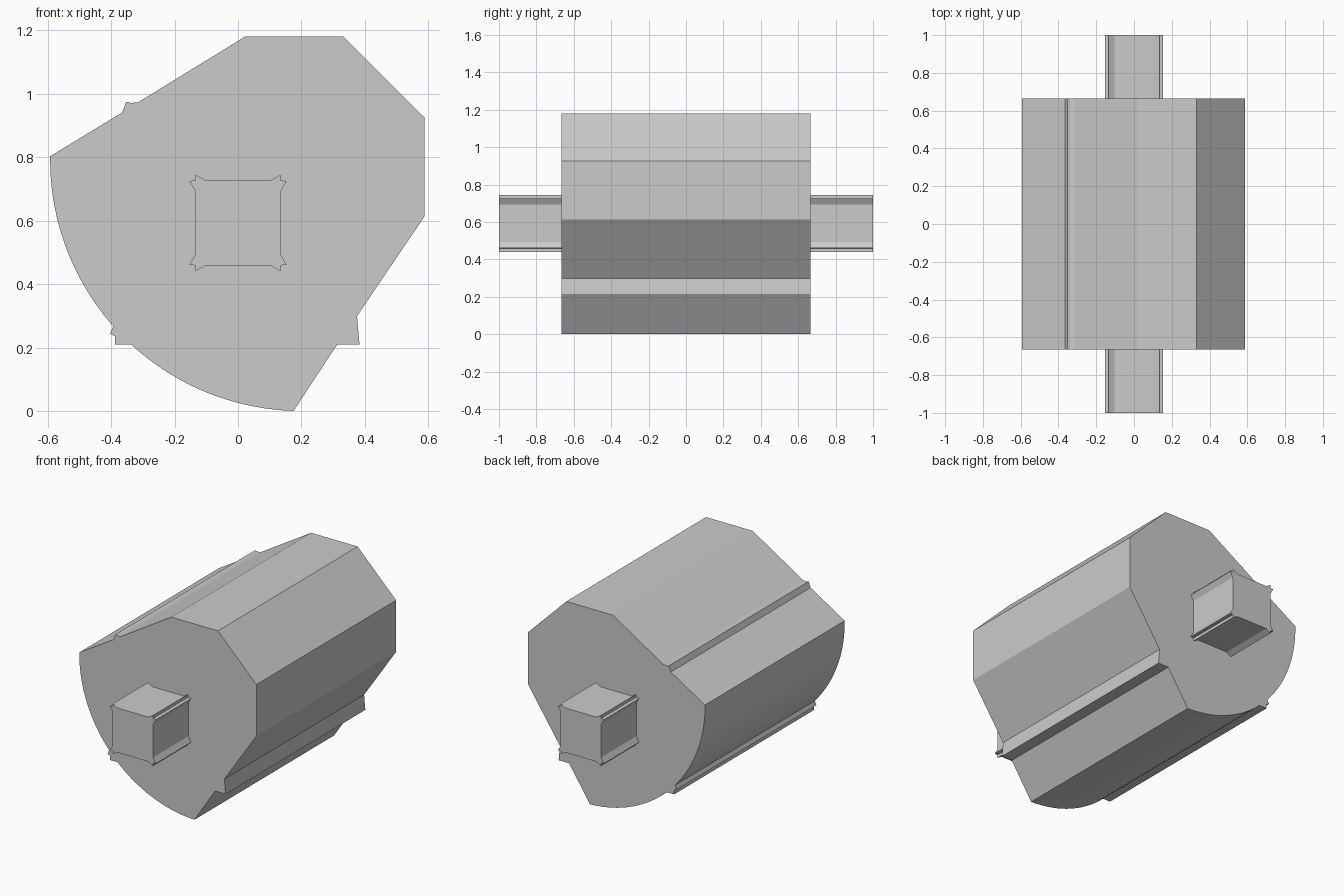
import bpy, bmesh, math

if "Cube" in bpy.data.objects:
    bpy.data.objects.remove(bpy.data.objects["Cube"])


def extrude_profile(name, profile, half_length):
    """Prism along y from an (x, z) outline."""
    bm = bmesh.new()
    face = bm.faces.new([bm.verts.new((x, -half_length, z)) for x, z in profile])
    res = bmesh.ops.extrude_face_region(bm, geom=[face], use_keep_orig=True)
    verts = [g for g in res["geom"] if isinstance(g, bmesh.types.BMVert)]
    bmesh.ops.translate(bm, verts=verts, vec=(0, 2 * half_length, 0))
    bmesh.ops.recalc_face_normals(bm, faces=bm.faces)
    mesh = bpy.data.meshes.new(name)
    bm.to_mesh(mesh)
    bm.free()
    obj = bpy.data.objects.new(name, mesh)
    bpy.context.collection.objects.link(obj)
    return obj


def arc(start, end, steps):
    """Points on the round lower-left side, angles in degrees."""
    cx, cz, r = 0.2, 0.792, 0.792
    angles = [math.radians(start + (end - start) * i / steps) for i in range(steps + 1)]
    return [(cx + r * math.cos(a), cz + r * math.sin(a)) for a in angles]


# Drum body: faceted top and right, round lower left, small lips on three sides
body = [(-0.365, 0.941), (-0.352, 0.975), (-0.338, 0.971), (-0.315, 0.973),
        (0.022, 1.18), (0.332, 1.18), (0.588, 0.925), (0.588, 0.614),
        (0.375, 0.299), (0.383, 0.21), (0.313, 0.21)]
body += arc(268.2, 227.3, 18)
body += [(-0.387, 0.21), (-0.387, 0.236), (-0.403, 0.243)]
body += arc(221.5, 179.2, 18)
drum = extrude_profile("drum_body", body, 0.665)

# Square axle with pointed ears on each corner
corner = [(0.135, 0.1), (0.153, 0.132), (0.134, 0.134), (0.134, 0.152), (0.102, 0.134)]
axle = []
for sx, sz in [(1, 1), (-1, 1), (-1, -1), (1, -1)]:
    pts = corner if sx * sz > 0 else corner[::-1]
    axle += [(sx * x, 0.593 + sz * z) for x, z in pts]
shaft = extrude_profile("axle", axle, 1.0)

# Smooth only the rounded side
for obj in (drum, shaft):
    bpy.ops.object.select_all(action='DESELECT')
    obj.select_set(True)
    bpy.context.view_layer.objects.active = obj
    bpy.ops.object.shade_smooth_by_angle(angle=math.radians(8))
